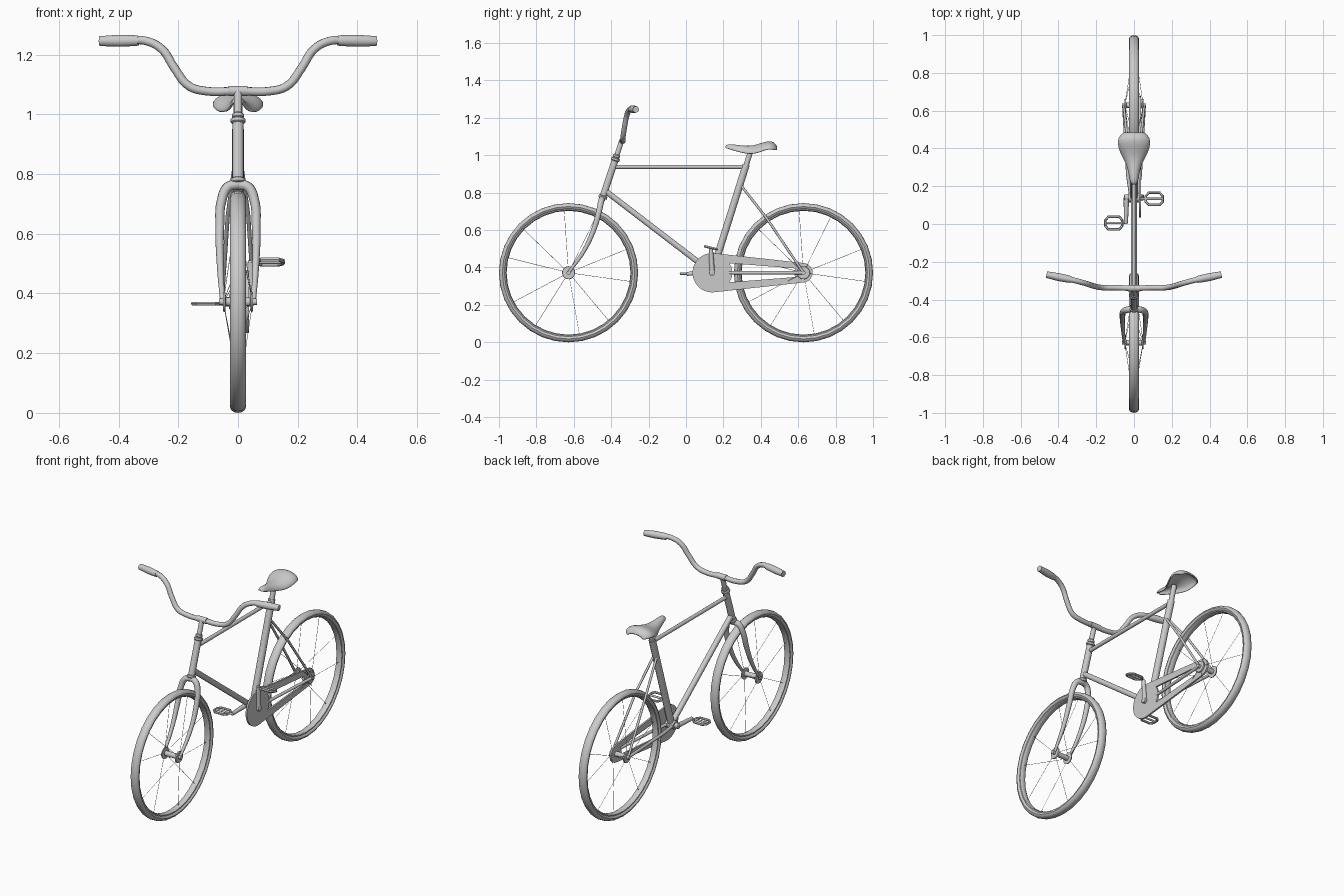
import bpy, bmesh, math
from mathutils import Vector

if "Cube" in bpy.data.objects:
    bpy.data.objects.remove(bpy.data.objects["Cube"])

R = 0.372          # wheel radius and axle height
AX = 0.628         # axle distance from the centre
BB = (0.14, 0.372) # crank axle (y, z)


def smooth(ob, angle=40):
    bpy.ops.object.select_all(action='DESELECT')
    ob.select_set(True)
    bpy.context.view_layer.objects.active = ob
    if ob.type == 'CURVE':
        bpy.ops.object.convert(target='MESH')
        ob = bpy.context.view_layer.objects.active
    bpy.ops.object.shade_smooth_by_angle(angle=math.radians(angle))
    return ob


def mesh_object(name, bm):
    bmesh.ops.recalc_face_normals(bm, faces=bm.faces)
    me = bpy.data.meshes.new(name)
    bm.to_mesh(me)
    bm.free()
    ob = bpy.data.objects.new(name, me)
    bpy.context.collection.objects.link(ob)
    return ob


def tube(name, paths, radius, taper=None, curved=False, cyclic=False, res=3):
    """Round tubes along one or more paths, optional radius factor per point."""
    cu = bpy.data.curves.new(name, 'CURVE')
    cu.dimensions = '3D'
    cu.bevel_depth = radius
    cu.bevel_resolution = res
    cu.resolution_u = 5
    cu.use_fill_caps = True
    for pts in paths:
        sp = cu.splines.new('BEZIER' if curved else 'POLY')
        data = sp.bezier_points if curved else sp.points
        data.add(len(pts) - 1)
        for i, p in enumerate(pts):
            data[i].co = p if curved else (*p, 1)
            data[i].radius = taper[i] if taper else 1
            if curved:
                data[i].handle_left_type = data[i].handle_right_type = 'AUTO'
        sp.use_cyclic_u = cyclic
    ob = bpy.data.objects.new(name, cu)
    bpy.context.collection.objects.link(ob)
    return smooth(ob)


def lathe(name, profile, y, z, n=16, ring=False):
    """Turn an (x, radius) profile around the x axis at (y, z)."""
    bm = bmesh.new()
    rows = [[bm.verts.new((x, y + r * math.cos(2 * math.pi * k / n),
                           z + r * math.sin(2 * math.pi * k / n))) for k in range(n)]
            for x, r in profile]
    pairs = list(zip(rows, rows[1:])) + ([(rows[-1], rows[0])] if ring else [])
    for a, b in pairs:
        for k in range(n):
            j = (k + 1) % n
            bm.faces.new((a[k], a[j], b[j], b[k]))
    if not ring:
        bm.faces.new(rows[0])
        bm.faces.new(rows[-1])
    return smooth(mesh_object(name, bm))


# Wheels: tyre, rim, hub, spokes
for label, y in (("front", -AX), ("rear", AX)):
    section = [(0.026 * math.cos(t * math.pi / 6), R - 0.018 + 0.018 * math.sin(t * math.pi / 6))
               for t in range(12)]
    lathe(label + "_tyre", section, y, R, 32, True)
    lathe(label + "_rim", [(-0.018, 0.344), (-0.018, 0.336), (-0.009, 0.331), (0.009, 0.331),
                           (0.018, 0.336), (0.018, 0.344)], y, R, 32, True)
    lathe(label + "_hub", [(-0.05, 0.033), (-0.043, 0.035), (-0.041, 0.015), (0.041, 0.015),
                           (0.043, 0.035), (0.05, 0.033)], y, R, 18)
    lathe(label + "_axle", [(-0.064, 0.011), (-0.05, 0.011), (0.05, 0.011), (0.064, 0.011)], y, R, 10)
    spokes = []
    for k in range(10):
        a = math.radians(94 - 72 * (k // 2) - (k % 2) * 30)
        c, s = math.cos(a), math.sin(a)
        side = 0.045 if k % 2 else -0.045
        spokes.append([(side, y + 0.028 * c, R + 0.028 * s), (0, y + 0.333 * c, R + 0.333 * s)])
    tube(label + "_spokes", spokes, 0.0011, res=0)

# Frame tubes
tube("head_tube", [[(0, -0.445, 0.775), (0, -0.375, 0.985)]], 0.019)
tube("top_tube", [[(0, -0.385, 0.938), (0, 0.318, 0.938)]], 0.0115)
tube("down_tube", [[(0, -0.432, 0.81), (0, *BB)]], 0.016)
tube("seat_tube", [[(0, *BB), (0, 0.322, 0.95)]], 0.02)
tube("seat_post", [[(0, 0.32, 0.94), (0, 0.349, 1.035)]], 0.015)
tube("bottom_bracket", [[(-0.03, *BB), (0.03, *BB)]], 0.025)
tube("seat_stays", [[(s * 0.010, 0.293, 0.84), (s * 0.034, 0.43, 0.665), (s * 0.054, AX, R)]
                    for s in (-1, 1)], 0.007)
tube("chain_stays", [[(s * 0.016, *BB), (s * 0.033, 0.26, R), (s * 0.054, AX, R)]
                     for s in (-1, 1)], 0.009)

# Head collars, along the steering axis
axis = Vector((0, 0.07, 0.21)).normalized()
base = Vector((0, -0.445, 0.775))
for name, d, r in (("lower_collar", 0.002, 0.025), ("middle_collar", 0.214, 0.025), ("upper_collar", 0.232, 0.02)):
    c = base + axis * d
    tube(name, [[c - axis * 0.009, c - axis * 0.005, c + axis * 0.005, c + axis * 0.009]],
         r, [0.8, 1, 1, 0.8])

# Fork: curved tapering legs meeting in the crown
tube("fork_legs", [[(0, -0.448, 0.765), (s * 0.033, -0.453, 0.757), (s * 0.054, -0.462, 0.715),
                    (s * 0.061, -0.487, 0.62), (s * 0.059, -0.545, 0.49), (s * 0.052, -AX, R)]
                   for s in (-1, 1)], 0.0155, [1.1, 1.1, 1.05, 0.95, 0.75, 0.5], curved=True)

# Handlebar, stem and grips
tube("stem", [[(0, -0.38, 0.97), (0, -0.343, 1.08)]], 0.014)
half = [(0.11, -0.337, 1.078), (0.165, -0.337, 1.095), (0.213, -0.328, 1.155),
        (0.255, -0.315, 1.218), (0.31, -0.30, 1.246), (0.36, -0.289, 1.247), (0.455, -0.27, 1.247)]
tube("handlebar", [[(-x, y, z) for x, y, z in reversed(half)] + [(0, -0.34, 1.078)] + half],
     0.0145, curved=True)
tube("handlebar_clamp", [[(-0.032, -0.34, 1.078), (0.032, -0.34, 1.078)]], 0.0175)
for name, s in (("left_grip", -1), ("right_grip", 1)):
    tube(name, [[(s * 0.333, -0.295, 1.2465), (s * 0.345, -0.292, 1.2465),
                 (s * 0.4, -0.281, 1.246), (s * 0.463, -0.268, 1.245)]], 0.021, [0.8, 0.9, 1, 0.82])

# Chain case: flat plate around two circles with an opening
big, small, span = 0.105, 0.052, AX - BB[0] - 0.003
a = math.acos((big - small) / span)
outline = [(BB[0] + big * math.cos(t), BB[1] + big * math.sin(t))
           for t in (a + (2 * math.pi - 2 * a) * k / 24 for k in range(25))]
outline += [(BB[0] + span + small * math.cos(t), BB[1] + small * math.sin(t))
            for t in (-a + 2 * a * k / 12 for k in range(13))]
hole = [(0.232, 0.423), (0.585, 0.395), (0.575, 0.372), (0.585, 0.349), (0.232, 0.321),
        (0.244, 0.345), (0.248, 0.372), (0.244, 0.4)]
cu = bpy.data.curves.new("chain_case", 'CURVE')
cu.dimensions = '2D'
cu.fill_mode = 'BOTH'
cu.extrude = 0.005
for pts in (outline, hole):
    sp = cu.splines.new('POLY')
    sp.points.add(len(pts) - 1)
    for p, (u, v) in zip(sp.points, pts):
        p.co = (u, v, 0, 1)
    sp.use_cyclic_u = True
case = bpy.data.objects.new("chain_case", cu)
case.rotation_euler = (math.pi / 2, 0, math.pi / 2)
case.location.x = 0.031
bpy.context.collection.objects.link(case)
smooth(case)

# Cranks and pedals: right one points up, left one points forward
lathe("crank_axle", [(-0.053, 0.012), (-0.05, 0.016), (0.05, 0.016), (0.053, 0.012)], *BB, 12)
for name, s, y, z, tilt in (("right", 1, 0.133, 0.505, -0.25), ("left", -1, 0.005, 0.366, 0)):
    tube(name + "_crank", [[(s * 0.040, *BB), (s * 0.043, y, z)]], 0.0145, [1, 0.75])
    tube(name + "_pedal_axle", [[(s * 0.034, y, z), (s * 0.15, y, z)]], 0.006)
    ring = [(0.063, 0.016), (0.078, 0.033), (0.136, 0.033), (0.151, 0.016),
            (0.151, -0.016), (0.136, -0.033), (0.078, -0.033), (0.063, -0.016)]
    tube(name + "_pedal_frame", [[(s * u, y + v * math.cos(tilt), z + v * math.sin(tilt))
                                  for u, v in ring]], 0.007, cyclic=True, res=1)

# Saddle: arched cross-sections (y, half width, top, side drop) lofted into a shell
stations = [(0.207, 0.010, 1.046, 0.006), (0.22, 0.022, 1.062, 0.026), (0.27, 0.029, 1.056, 0.036),
            (0.32, 0.042, 1.050, 0.042), (0.36, 0.066, 1.052, 0.046), (0.40, 0.084, 1.065, 0.046),
            (0.44, 0.089, 1.078, 0.044), (0.470, 0.078, 1.073, 0.044), (0.49, 0.048, 1.046, 0.020)]
bm = bmesh.new()
rows = [[bm.verts.new((w * math.sin(k * math.pi / 12), y, z - d * (1 - math.cos(k * math.pi / 12))))
         for k in range(-6, 7)] for y, w, z, d in stations]
for p, q in zip(rows, rows[1:]):
    for k in range(12):
        bm.faces.new((p[k], p[k + 1], q[k + 1], q[k]))
seat = mesh_object("saddle", bm)
if sum(f.normal.z for f in seat.data.polygons) < 0:
    seat.data.flip_normals()
mod = seat.modifiers.new("thickness", 'SOLIDIFY')
mod.thickness = 0.009
mod.offset = -1
sub = seat.modifiers.new("rounding", 'SUBSURF')
sub.levels = sub.render_levels = 1
smooth(seat, 60)
